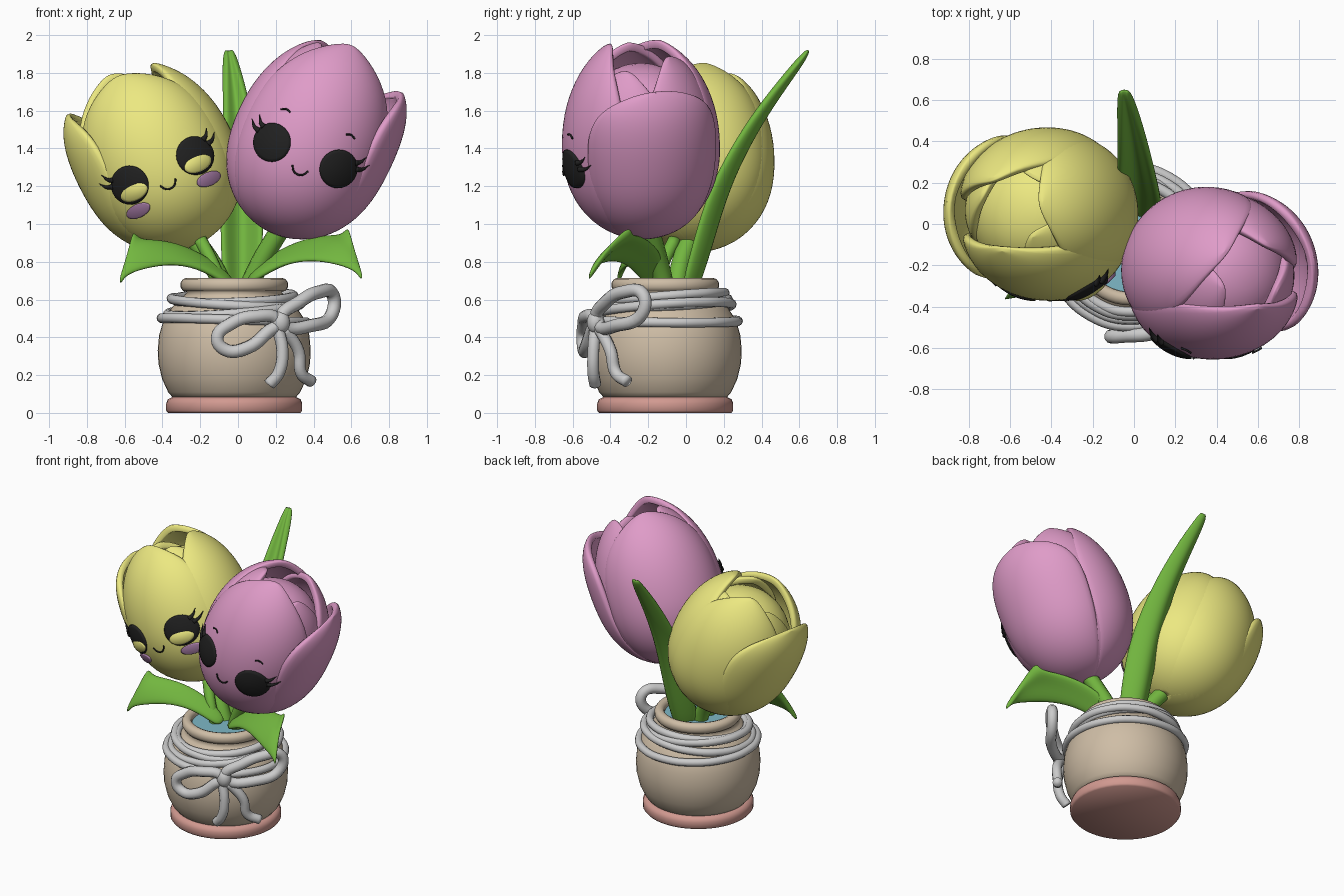
import bpy, bmesh
from math import sin, cos, pi, radians, sqrt
from mathutils import Vector, Matrix

if "Cube" in bpy.data.objects:
    bpy.data.objects.remove(bpy.data.objects["Cube"])


def mat(name, r, g, b):
    m = bpy.data.materials.new(name)
    m.diffuse_color = (r, g, b, 1)
    m.use_nodes = True
    m.node_tree.nodes["Principled BSDF"].inputs["Base Color"].default_value = m.diffuse_color
    return m


PINK = mat("pink", .74, .33, .58)
YELLOW = mat("yellow", .84, .81, .22)
GREEN = mat("green", .17, .47, .05)
CLAY = mat("clay", .62, .51, .38)
ROSE = mat("rose", .64, .32, .28)
BLACK = mat("black", .015, .015, .015)
PURPLE = mat("purple", .42, .22, .42)
WATER = mat("water", .21, .48, .57)
VC = Vector((-.02, -.11, 0))  # vase centre


def finish(name, bm, m=None, thick=0, sub=0, merge=1e-4, recalc=True):
    bmesh.ops.remove_doubles(bm, verts=bm.verts, dist=merge)
    if recalc:
        bmesh.ops.recalc_face_normals(bm, faces=bm.faces)
    for f in bm.faces:
        f.smooth = True
    me = bpy.data.meshes.new(name)
    bm.to_mesh(me)
    bm.free()
    ob = bpy.data.objects.new(name, me)
    bpy.context.collection.objects.link(ob)
    if m:
        me.materials.append(m)
    if thick:
        s = ob.modifiers.new("thickness", 'SOLIDIFY')
        s.thickness, s.offset = thick, -1
    if sub:
        s = ob.modifiers.new("smooth", 'SUBSURF')
        s.levels = s.render_levels = sub
    return ob


def grid(name, rows, m, **kw):
    bm = bmesh.new()
    vs = [[bm.verts.new(p) for p in r] for r in rows]
    for a, b in zip(vs, vs[1:]):
        for i in range(len(a) - 1):
            bm.faces.new((a[i], a[i + 1], b[i + 1], b[i]))
    return finish(name, bm, m, **kw)


def lathe(name, prof, m, M, n=48):
    rows = [[M @ Vector((r * cos(2 * pi * i / n), r * sin(2 * pi * i / n), z))
             for i in range(n + 1)] for r, z in prof]
    return grid(name, rows, m)


def tube(name, pts, r, m=None, cyclic=False, taper=None):
    cu = bpy.data.curves.new(name, 'CURVE')
    cu.dimensions = '3D'
    cu.bevel_depth, cu.bevel_resolution = r, 3
    cu.resolution_u, cu.use_fill_caps = 6, True
    sp = cu.splines.new('BEZIER')
    sp.bezier_points.add(len(pts) - 1)
    for i, (b, p) in enumerate(zip(sp.bezier_points, pts)):
        b.co = p
        b.handle_left_type = b.handle_right_type = 'AUTO'
        b.radius = taper[i] if taper else 1
    sp.use_cyclic_u = cyclic
    tmp = bpy.data.objects.new("tmp", cu)
    bpy.context.collection.objects.link(tmp)
    bpy.context.view_layer.update()
    bm = bmesh.new()
    bm.from_mesh(bpy.data.meshes.new_from_object(tmp))
    bpy.data.objects.remove(tmp)
    return finish(name, bm, m, merge=1e-5)


# vase, foot and water
T = Matrix.Translation(VC)
lathe("vase_foot", [(0, 0), (.35, 0), (.36, .012), (.36, .05), (.352, .072), (.33, .083), (0, .083)], ROSE, T)
lathe("vase_body", [(0, .075), (.32, .075), (.35, .11), (.382, .18), (.401, .26), (.405, .33), (.398, .41),
                    (.375, .49), (.33, .56), (.275, .61), (.25, .64), (.272, .646), (.284, .665), (.284, .69),
                    (.272, .708), (.25, .715), (.23, .708), (.22, .69), (.215, .6)], CLAY, T)
lathe("water", [(0, .672), (.222, .672)], WATER, T)

# ribbon wraps
for i, (r, z, tx, ty) in enumerate([(.315, .61, .08, .03), (.332, .585, .05, -.06), (.352, .55, .07, .08),
                                    (.385, .49, -.01, -.03)]):
    tube("ribbon_wrap_%d" % i, [VC + Vector((r * cos(a), r * sin(a), z + r * (ty * cos(a) + tx * sin(a))))
                                for a in [k * pi / 6 for k in range(12)]], .026, cyclic=True)
# bow
tube("bow_loop_right", [(.23, -.47, .49), (.33, -.42, .59), (.43, -.33, .64), (.50, -.23, .63),
                        (.50, -.23, .53), (.40, -.36, .465)], .035, cyclic=True)
tube("bow_loop_left", [(.21, -.48, .48), (.08, -.53, .51), (-.04, -.54, .47), (-.11, -.545, .40),
                       (-.07, -.54, .335), (.05, -.53, .345), (.16, -.5, .43)], .035, cyclic=True)
tube("bow_tail_left", [(.21, -.48, .45), (.235, -.49, .33), (.215, -.49, .21), (.165, -.48, .15)], .032)
tube("bow_tail_right", [(.24, -.46, .45), (.32, -.40, .33), (.335, -.37, .21), (.39, -.31, .165)], .032)
bm = bmesh.new()
bmesh.ops.create_uvsphere(bm, u_segments=20, v_segments=12, radius=1,
                          matrix=Matrix.Translation((.225, -.48, .48)) @ Matrix.Diagonal((.05, .045, .06, 1)))
finish("bow_knot", bm)


# tulips
def rad(t):
    if t < .45:
        return .425 * sqrt(max(0, 1 - ((.45 - t) / .45) ** 2.2))
    return .425 - .22 * ((t - .45) / .55) ** 2.2


class Flower:
    def __init__(self, name, base, axis, length, m):
        self.name, self.L, self.m = name, length, m
        z = Vector(axis).normalized()
        x = Vector((z.z, 0, -z.x)).normalized()
        self.M = Matrix.Translation(base) @ Matrix((x, z.cross(x), z)).transposed().to_4x4()

    def petal(self, i, ang, W, H, k, flare):
        rows = []
        for a in range(19):
            t = H * (1 - cos(pi * a / 18)) / 2
            q = max(0, (t / H - .4) / .6)
            w = radians(W) * sqrt(max(0, 1 - q ** 4.5))
            row = []
            for b in range(17):
                u = b / 8 - 1
                # edges tuck in, tip rolls inward
                r = rad(t) * k + flare * t ** 3 - .02 * u ** 4 * min(1, t * 5) - .05 * q ** 7
                th = radians(ang) + u * w
                row.append(self.M @ Vector((r * cos(th), r * sin(th), t * self.L)))
            rows.append(row)
        grid("%s_petal_%d" % (self.name, i), rows, self.m, thick=.045, sub=1, recalc=False)

    def bud(self):
        prof = [(.36 * sin(pi * i / 20) ** .9 if 0 < i < 20 else 0,
                 self.L * (.46 - .41 * cos(pi * i / 20))) for i in range(21)]
        lathe(self.name + "_bud", prof, self.m, self.M, 32)

    def on(self, x, s, lift):
        r = rad(s / self.L) + lift
        return self.M @ Vector((x, -sqrt(max(0, r * r - x * x)), s))

    def patch(self, part, cx, cs, rx, rs, m, lift=.006, bulge=.01):
        rows = []
        for j in range(8):
            # last ring turns back into the petal to close the edge
            k, h = (j / 6, lift + bulge * (1 - j * j / 36)) if j < 7 else (1, -.015)
            rows.append([self.on(cx + rx * k * cos(pi * i / 16), cs + rs * k * sin(pi * i / 16), h)
                         for i in range(33)])
        grid("%s_%s" % (self.name, part), rows, m)

    def line(self, part, pts, r, taper=None):
        tube("%s_%s" % (self.name, part), [self.on(x, s, .004) for x, s in pts], r, BLACK, taper=taper)

    def face(self, s):
        for d, side in ((-1, "left"), (1, "right")):
            x = d * .19
            self.patch(side + "_eye", x, s, .1, .103, BLACK)
            for j, (ox, os, ex, es) in enumerate([(.085, .03, .145, .075), (.07, .06, .115, .11)]):
                self.line("%s_lash_%d" % (side, j), [(x + d * ox, s + os), (x + d * (ox + ex) / 2, s + (os + es) / 2 - .012),
                                                     (x + d * ex, s + es)], .012, [1.3, .8, .1])
        self.line("smile", [(-.045, s - .07), (-.025, s - .098), (0, s - .106), (.025, s - .098), (.045, s - .07)], .005)


pink = Flower("pink_tulip", (.19, -.22, .945), (.37, -.03, .93), 1.09, PINK)
yellow = Flower("yellow_tulip", (-.22, .04, .885), (-.41, .02, .91), 1.03, YELLOW)
petals = {pink: [(-86, 74, 1.0, 1.0, 0), (14, 58, .87, 1.0, .17), (142, 74, .96, .995, .0),
                 (64, 62, .95, .95, -.01), (-25, 56, .91, .90, -.04), (-160, 60, .95, .94, -.02)],
          yellow: [(-94, 72, .96, 1.0, 0), (172, 60, .89, .99, .15), (12, 62, .95, .99, .0),
                   (108, 64, .99, .99, .01), (60, 60, .9, .96, -.01), (-45, 55, .91, .91, -.04),
                   (150, 60, .91, .91, -.04)]}
for fl, specs in petals.items():
    for i, sp in enumerate(specs):
        fl.petal(i, *sp)
    fl.bud()
pink.face(.46)
yellow.face(.43)
for d, side in ((-1, "left"), (1, "right")):
    # pink brows, yellow lower lids and blush
    pink.line(side + "_brow", [(d * .16, .645), (d * .185, .652), (d * .21, .64)], .005)
    yellow.patch(side + "_lower_lid", d * .185, .385, .075, .043, YELLOW, .014, .01)
    yellow.patch(side + "_blush", d * .205, .288, .068, .036, PURPLE, .005, .004)

# stems
tube("pink_stem", [(.0, -.08, .5), (.09, -.13, .74), (.24, -.2, 1.0)], .052, GREEN)
tube("yellow_stem", [(-.02, -.06, .5), (-.11, -.04, .74), (-.25, .03, .95)], .052, GREEN)
tube("short_stem", [(-.06, -.14, .6), (-.12, -.13, .76), (-.2, -.06, .92)], .035, GREEN)

# tall back leaf, a folded tapering blade
rows = []
for x, y, z, w in [(.02, .0, .6, .075), (.02, .085, .85, .095), (.02, .15, 1.08, .095), (.015, .23, 1.3, .08),
                   (.0, .36, 1.55, .058), (-.025, .50, 1.76, .036), (-.05, .62, 1.935, .006)]:
    rows.append([(x + w * u, y + .02 - .9 * w * abs(u) ** 1.5, z + .35 * w * abs(u)) for u in (-1, -.5, 0, .5, 1)])
grid("tall_leaf", rows, GREEN, thick=.04, sub=2)

# low arching leaves with flared, forked ends, one mirrored from the other
half = [((-.03, -.10, .68), (-.03, -.13, .67), (-.05, -.17, .65)),
        ((-.17, -.10, .81), (-.18, -.16, .78), (-.18, -.21, .74)),
        ((-.34, -.15, .885), (-.35, -.21, .85), (-.34, -.27, .78)),
        ((-.47, -.19, .90), (-.49, -.26, .86), (-.51, -.33, .75)),
        ((-.54, -.20, .91), (-.56, -.29, .835), (-.60, -.35, .71)),
        ((-.57, -.21, .98), (-.575, -.30, .81), (-.62, -.365, .64))]
for name, f in (("left_leaf", lambda p: p),
                ("right_leaf", lambda p: (.03 - p[0], p[1] * 1.55 + .04, p[2] + .02))):
    grid(name, [[f(p) for p in r] for r in half], GREEN, thick=.04, sub=2)
